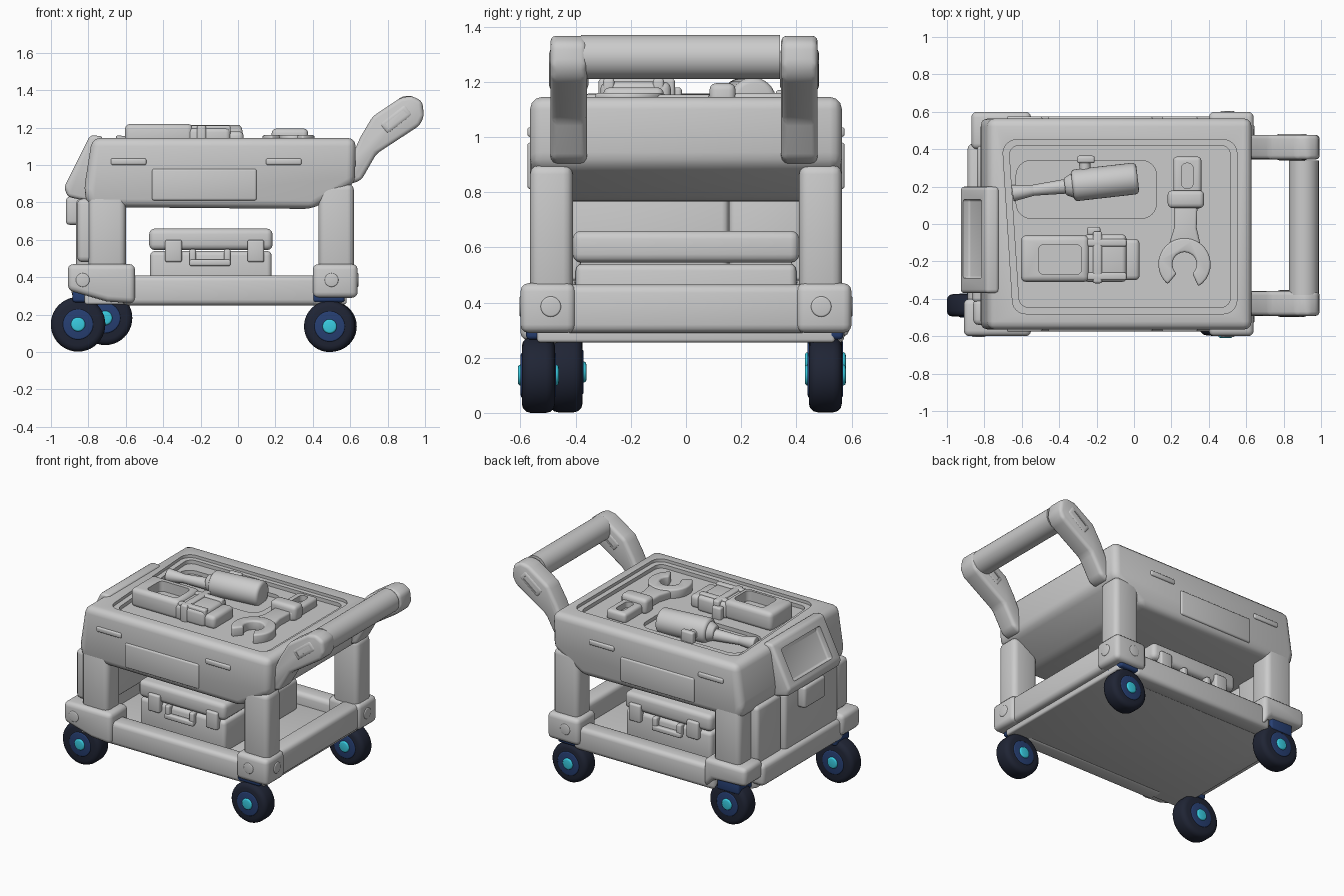
import bpy, bmesh, math
from mathutils import Matrix, Vector

if "Cube" in bpy.data.objects:
    bpy.data.objects.remove(bpy.data.objects["Cube"])


def finish(name, bm, bevel=0.0, mat=None, seg=3, angle=40):
    bmesh.ops.recalc_face_normals(bm, faces=bm.faces)
    if bevel:
        edges = [e for e in bm.edges if e.calc_face_angle(0) > math.radians(20)]
        bmesh.ops.bevel(bm, geom=edges, offset=bevel, segments=seg, profile=0.5,
                        affect='EDGES', clamp_overlap=True)
    me = bpy.data.meshes.new(name)
    bm.to_mesh(me)
    bm.free()
    ob = bpy.data.objects.new(name, me)
    bpy.context.collection.objects.link(ob)
    if mat:
        me.materials.append(mat)
    smooth(ob, angle)
    return ob


def smooth(ob, angle=40):
    bpy.ops.object.select_all(action='DESELECT')
    ob.select_set(True)
    bpy.context.view_layer.objects.active = ob
    bpy.ops.object.shade_smooth_by_angle(angle=math.radians(angle))


def prism(name, pts, axis, lo, hi, bevel=0.0, mat=None):
    """Extrude a 2D outline along an axis."""
    place = {'x': lambda a, b, t: (t, a, b), 'y': lambda a, b, t: (a, t, b),
             'z': lambda a, b, t: (a, b, t)}[axis]
    bm = bmesh.new()
    f = bm.faces.new([bm.verts.new(place(a, b, lo)) for a, b in pts])
    ext = bmesh.ops.extrude_face_region(bm, geom=[f])
    vs = [v for v in ext['geom'] if isinstance(v, bmesh.types.BMVert)]
    bmesh.ops.translate(bm, vec=place(0, 0, hi - lo), verts=vs)
    return finish(name, bm, bevel, mat)


def box(name, x, y, z, bevel=0.02, mat=None, rot=None):
    lo, hi = Vector((x[0], y[0], z[0])), Vector((x[1], y[1], z[1]))
    m = Matrix.Translation((lo + hi) / 2) @ (rot or Matrix()) @ Matrix.Diagonal((*(hi - lo), 1))
    bm = bmesh.new()
    bmesh.ops.create_cube(bm, size=1, matrix=m)
    return finish(name, bm, bevel, mat)


def rod(name, a, b, r, bevel=0.0, mat=None, r2=None, n=32):
    a, b = Vector(a), Vector(b)
    m = Matrix.Translation((a + b) / 2) @ (b - a).to_track_quat('Z', 'Y').to_matrix().to_4x4()
    bm = bmesh.new()
    bmesh.ops.create_cone(bm, cap_ends=True, segments=n, radius1=r, radius2=r2 or r,
                          depth=(b - a).length, matrix=m)
    return finish(name, bm, bevel, mat)


def rrect(x0, y0, x1, y1, r, n=6, skew=0.0):
    """Rounded rectangle; skew pushes the lower left side inwards."""
    out = []
    for k, (cx, cy) in enumerate([(x1 - r, y1 - r), (x0 + r, y1 - r), (x0 + r + skew, y0 + r), (x1 - r, y0 + r)]):
        for i in range(n + 1):
            t = math.pi / 2 * (k + i / n)
            out.append((cx + r * math.cos(t), cy + r * math.sin(t)))
    return out


def cut(ob, *cutters):
    for c in cutters:
        c.hide_render = True
        m = ob.modifiers.new("cut", 'BOOLEAN')
        m.operation, m.solver, m.object = 'DIFFERENCE', 'EXACT', c
        bpy.context.view_layer.objects.active = ob
        bpy.ops.object.modifier_apply(modifier=m.name)
        bpy.data.objects.remove(c)
    smooth(ob, 35)


def colour(name, rgb):
    m = bpy.data.materials.new(name)
    m.diffuse_color = (*rgb, 1)
    m.use_nodes = True
    m.node_tree.nodes["Principled BSDF"].inputs["Base Color"].default_value = m.diffuse_color
    return m


TYRE = colour("tyre_navy", (0.014, 0.018, 0.035))
RIM = colour("rim_blue", (0.02, 0.05, 0.17))
HUB = colour("hub_cyan", (0.04, 0.6, 0.75))

# Upper tray with stepped recess and a pocket in its floor
tray = prism("upper_tray", [(-0.78, 1.145), (-0.825, 0.86), (-0.80, 0.775), (0.40, 0.765),
                            (0.625, 0.90), (0.63, 1.145)], 'y', -0.565, 0.565, 0.06)
cut(tray, prism("cut_a", rrect(-0.70, -0.48, 0.55, 0.45, 0.07, skew=0.05), 'z', 1.125, 1.3),
    prism("cut_b", rrect(-0.665, -0.445, 0.515, 0.42, 0.05, skew=0.05), 'z', 1.10, 1.3),
    prism("cut_c", rrect(-0.63, 0.03, 0.12, 0.34, 0.08), 'z', 1.075, 1.3))

# Side panels and grip slots on both long sides
for s, tag in ((-1, "front"), (1, "back")):
    ys = sorted((s * 0.50, s * 0.575))
    box(f"{tag}_label_panel", (-0.46, 0.10), ys, (0.81, 0.98), 0.012)
    for x0 in (-0.68, 0.15):
        box(f"{tag}_grip_slot", (x0, x0 + 0.19), ys, (1.0, 1.035), 0.01)

# Slanted window frame, latch and wall panels on the left end
frame = prism("end_window_frame", [(-0.79, 1.16), (-0.93, 0.88), (-0.91, 0.83), (-0.78, 0.80), (-0.72, 1.153)],
              'y', -0.37, 0.20, 0.02)
tilt = Matrix.Rotation(0.46, 4, 'Y')
cut(frame, box("cut_window", (-0.895, -0.825), (-0.29, 0.13), (0.90, 1.12), 0.012, None, tilt))
box("end_latch", (-0.92, -0.82), (-0.21, 0.02), (0.68, 0.83), 0.02)
box("end_wall_panel", (-0.865, -0.72), (-0.42, 0.155), (0.42, 0.82), 0.025)
box("end_wall_side_panel", (-0.84, -0.70), (0.155, 0.42), (0.42, 0.82), 0.025)

# Legs, corner blocks and bolts
for s, tag in ((-1, "front"), (1, "back")):
    yl = sorted((s * 0.41, s * 0.565))
    yb = sorted((s * 0.40, s * 0.60))
    box(f"{tag}_right_leg", (0.43, 0.62), yl, (0.40, 0.90), 0.035)
    box(f"{tag}_left_leg", (-0.80, -0.60), yl, (0.40, 0.85), 0.035)
    box(f"{tag}_right_corner_block", (0.40, 0.64), yb, (0.29, 0.47), 0.03)
    rod(f"{tag}_right_end_bolt", (0.60, s * 0.49, 0.385), (0.645, s * 0.49, 0.385), 0.037, 0.006)
    for x in (0.50, -0.83):
        if x > 0 or s < 0:
            rod(f"{tag}_side_bolt", (x, s * 0.57, 0.385), (x, s * 0.604, 0.385), 0.037, 0.006)
    box(f"{tag}_deck_rail", (-0.62, 0.46), sorted((s * 0.45, s * 0.575)), (0.25, 0.41), 0.03)
box("front_left_outer_leg", (-0.86, -0.74), (-0.54, -0.40), (0.48, 0.82), 0.03)
prism("front_left_corner_block", [(-0.91, 0.47), (-0.91, 0.33), (-0.70, 0.27), (-0.55, 0.26), (-0.55, 0.47)],
      'y', -0.60, -0.40, 0.03)
prism("back_left_corner_block", [(-0.87, 0.47), (-0.87, 0.345), (-0.62, 0.335), (-0.55, 0.26), (-0.55, 0.47)],
      'y', 0.40, 0.60, 0.03)

# Lower deck
prism("deck_plate", [(-0.82, 0.40), (-0.70, 0.54), (0.58, 0.54), (0.58, -0.54), (-0.82, -0.54)],
      'z', 0.255, 0.33, 0.012)
box("deck_right_rail", (0.50, 0.625), (-0.45, 0.45), (0.29, 0.465), 0.03)
box("deck_left_rail", (-0.89, -0.76), (-0.45, 0.43), (0.29, 0.44), 0.03)

# Casters
for tag, x, y, z, r in (("front_right", 0.49, -0.535, 0.137, 0.137), ("back_right", 0.50, 0.505, 0.137, 0.135),
                        ("front_left", -0.855, -0.435, 0.148, 0.146), ("back_left", -0.71, 0.505, 0.182, 0.145)):
    def disc(part, rad, half, bev, mat):
        rod(f"{tag}_{part}", (x, y - half, z), (x, y + half, z), rad, bev, mat, n=40)
    disc("tyre", r, 0.06, 0.032, TYRE)
    disc("rim", 0.082, 0.064, 0.008, RIM)
    disc("hub", 0.038, 0.074, 0.01, HUB)
    bx = x + (0.06 if tag == "front_left" else 0)
    fy = max(-0.5, min(0.5, y))
    box(f"{tag}_fork", (bx - 0.09, bx + 0.08), (fy - 0.08, fy + 0.07),
        (0.266, 0.35 if tag == "back_left" else 0.33), 0.015, RIM)

# Toolbox on the deck, latched on both sides
box("toolbox_base", (-0.47, 0.18), (-0.40, 0.40), (0.32, 0.54), 0.025)
box("toolbox_lid", (-0.475, 0.185), (-0.41, 0.41), (0.545, 0.66), 0.03)
for s in (-1, 1):
    for x in (-0.39, 0.05):
        box("toolbox_latch", (x, x + 0.09), sorted((s * 0.38, s * 0.43)), (0.48, 0.60), 0.012)
    for x in (-0.26, -0.075):
        box("toolbox_handle_arm", (x, x + 0.035), sorted((s * 0.38, s * 0.43)), (0.47, 0.55), 0.01)
    box("toolbox_handle_grip", (-0.26, -0.04), sorted((s * 0.40, s * 0.435)), (0.46, 0.495), 0.01)

# Push handle
arm = [(0.57, 0.92), (0.61, 0.90), (0.66, 0.92), (0.74, 1.06), (0.97, 1.21), (0.995, 1.26), (0.985, 1.34),
       (0.93, 1.37), (0.87, 1.36), (0.72, 1.26), (0.655, 1.15), (0.61, 1.05), (0.57, 1.02)]
for s, tag in ((-1, "front"), (1, "back")):
    c = s * 0.418 - 0.007
    prism(f"{tag}_handle_arm", arm, 'y', c - 0.066, c + 0.066, 0.03)
    turn = Matrix.Rotation(-0.66, 4, 'Y')
    trim = box(f"{tag}_handle_arm_trim", (0.755, 0.935), (c - 0.071, c + 0.071), (1.205, 1.285), 0.02, None, turn)
    cut(trim, *[box("cut_trim", (0.785, 0.905), sorted((c + k * 0.06, c + k * 0.1)), (1.23, 1.26), 0.0,
                    None, turn) for k in (-1, 1)])
rod("handle_bar", (0.908, -0.38, 1.29), (0.908, 0.34, 1.29), 0.08)

# Power screwdriver
rod("driver_body", (-0.33, 0.205, 1.13), (0.02, 0.245, 1.13), 0.085, 0.022)
rod("driver_nose", (-0.37, 0.20, 1.13), (-0.32, 0.206, 1.13), 0.045, 0.008, r2=0.07)
rod("driver_shaft", (-0.56, 0.178, 1.115), (-0.35, 0.203, 1.115), 0.028, r2=0.04)
rod("driver_tip", (-0.65, 0.165, 1.115), (-0.52, 0.183, 1.115), 0.045, 0.01, r2=0.027)
rod("driver_knob_stem", (-0.26, 0.27, 1.13), (-0.265, 0.345, 1.13), 0.03)
box("driver_knob", (-0.305, -0.21), (0.325, 0.365), (1.09, 1.17), 0.012)

# Handheld tester: windowed case, stepped body, end cap
case = box("tester_case", (-0.605, -0.24), (-0.31, -0.06), (1.09, 1.22), 0.03)
cut(case, prism("cut_screen", rrect(-0.51, -0.27, -0.28, -0.11, 0.03), 'z', 1.15, 1.3))
box("tester_body", (-0.27, -0.04), (-0.31, -0.055), (1.09, 1.20), 0.025)
for y in (-0.28, -0.10):
    box("tester_rib", (-0.25, -0.04), (y - 0.02, y + 0.02), (1.15, 1.212), 0.01)
box("tester_band", (-0.22, -0.17), (-0.317, -0.04), (1.09, 1.212), 0.012)
box("tester_cap", (-0.06, 0.03), (-0.30, -0.08), (1.09, 1.18), 0.025)
box("tester_clip", (-0.25, -0.18), (-0.06, -0.015), (1.09, 1.18), 0.012)

# Wrench with slotted handle, collar and open jaw
jaw = []
for r, sweep in ((0.14, range(-58, 239, 12)), (0.065, range(230, -51, -20))):
    jaw += [(0.27 + r * math.cos(math.radians(t)), -0.215 + r * math.sin(math.radians(t))) for t in sweep]
prism("wrench_jaw", jaw, 'z', 1.09, 1.16, 0.012)
prism("wrench_shank", [(0.18, -0.13), (0.36, -0.13), (0.335, -0.02), (0.34, 0.12), (0.215, 0.12), (0.215, -0.02)],
      'z', 1.09, 1.153, 0.014)
grip = box("wrench_handle", (0.21, 0.36), (0.08, 0.36), (1.09, 1.16), 0.02)
cut(grip, prism("cut_slot", rrect(0.255, 0.19, 0.315, 0.325, 0.025), 'z', 1.12, 1.3))
box("wrench_collar", (0.18, 0.375), (0.085, 0.18), (1.09, 1.195), 0.025)
